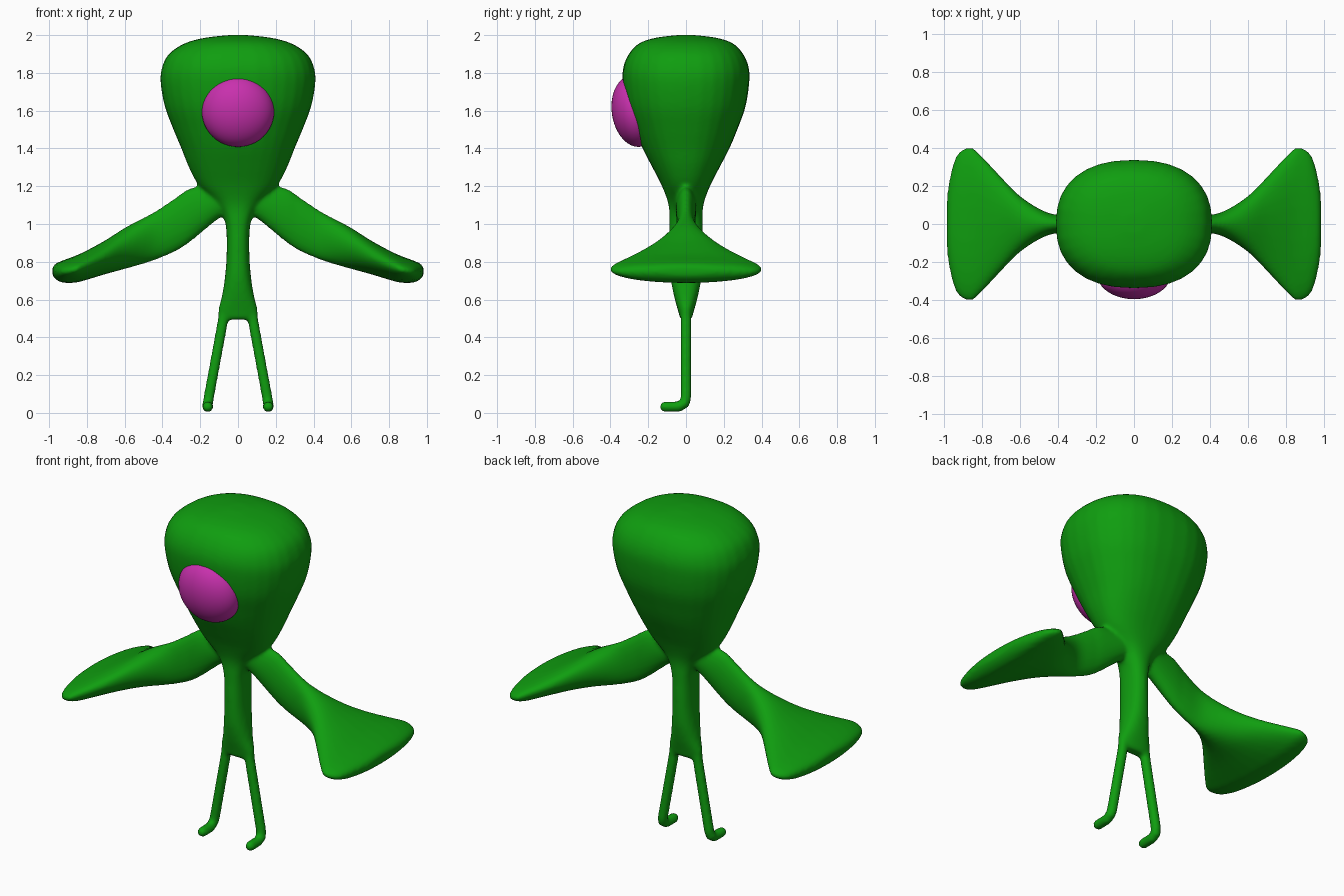
import bpy, bmesh, math
from mathutils import Vector

if "Cube" in bpy.data.objects:
    bpy.data.objects.remove(bpy.data.objects["Cube"])


def material(name, rgb):
    m = bpy.data.materials.new(name)
    m.diffuse_color = (*rgb, 1)
    m.use_nodes = True
    m.node_tree.nodes["Principled BSDF"].inputs["Base Color"].default_value = m.diffuse_color
    return m


green = material("leaf green", (0.005, 0.34, 0.005))
magenta = material("magenta", (0.58, 0.03, 0.42))


def smooth_rows(rows, steps=4):
    """Catmull-Rom interpolation through rows of numbers."""
    rows = [Vector(r) for r in rows]
    pts = [rows[0]] + rows + [rows[-1]]
    out = []
    for a, b, c, d in zip(pts, pts[1:], pts[2:], pts[3:]):
        for i in range(steps):
            t = i / steps
            out.append(0.5 * (2 * b + (c - a) * t + (2 * a - 5 * b + 4 * c - d) * t * t
                              + (3 * b - a - 3 * c + d) * t ** 3))
    return out + [rows[-1]]


def unit_ring(n, power):
    for i in range(n):
        a = 2 * math.pi * i / n
        c, s = math.cos(a), math.sin(a)
        yield (math.copysign(abs(c) ** (2 / power), c),
               math.copysign(abs(s) ** (2 / power), s))


def loft(bm, rings):
    """Skin a list of point rings and close both ends."""
    rings = [[bm.verts.new(p) for p in r] for r in rings]
    n = len(rings[0])
    for a, b in zip(rings, rings[1:]):
        for i in range(n):
            j = (i + 1) % n
            bm.faces.new((a[i], a[j], b[j], b[i]))
    bm.faces.new(rings[0][::-1])
    bm.faces.new(rings[-1])


def tube(bm, points, radius, n=14):
    """Round tube along a path with rounded tips."""
    pts = [Vector(p) for p in points]
    rings = []
    for i, p in enumerate(pts):
        d = (pts[min(i + 1, len(pts) - 1)] - pts[max(i - 1, 0)]).normalized()
        u = d.cross(Vector((1, 0, 0))).normalized()
        v = d.cross(u)
        r = radius * (0.5 if i == len(pts) - 1 else 1)
        rings.append([p + r * (u * c + v * s) for c, s in unit_ring(n, 2)])
    loft(bm, rings)


# Head tapering into the torso: z, half width, half depth
HEAD = [(0.495, 0.095, 0.03), (0.54, 0.105, 0.042), (0.62, 0.085, 0.064),
        (0.72, 0.069, 0.082), (0.85, 0.06, 0.088), (1.0, 0.066, 0.088),
        (1.1, 0.11, 0.092), (1.2, 0.205, 0.127), (1.3, 0.26, 0.178),
        (1.4, 0.30, 0.23), (1.5, 0.342, 0.272), (1.62, 0.387, 0.315),
        (1.75, 0.41, 0.335), (1.83, 0.402, 0.332), (1.9, 0.366, 0.303),
        (1.955, 0.285, 0.25), (1.985, 0.18, 0.165), (2.0, 0.05, 0.05)]
# Arm widening into a flat paddle: x, half depth, bottom z, top z
ARM = [(0.05, 0.05, 1.06, 1.16), (0.12, 0.055, 1.015, 1.2), (0.25, 0.052, 0.907, 1.19),
       (0.33, 0.048, 0.855, 1.14), (0.45, 0.058, 0.805, 1.06), (0.59, 0.14, 0.765, 0.985),
       (0.7, 0.25, 0.735, 0.915), (0.8, 0.358, 0.705, 0.86), (0.86, 0.405, 0.69, 0.832),
       (0.93, 0.365, 0.69, 0.806), (0.97, 0.23, 0.712, 0.787), (0.983, 0.12, 0.735, 0.765)]

bm = bmesh.new()
loft(bm, [[(w * c, d * s, z) for c, s in unit_ring(32, 2.35)]
          for z, w, d in smooth_rows(HEAD)])
for side in (-1, 1):
    loft(bm, [[(side * x, d * c, (lo + hi) / 2 + (hi - lo) / 2 * s)
               for c, s in unit_ring(28, 2)] for x, d, lo, hi in smooth_rows(ARM)])
    # Leg bending forward into a foot
    tube(bm, [(side * 0.075, 0, 0.53), (side * 0.083, 0, 0.47), (side * 0.155, 0, 0.08),
              (side * 0.16, -0.006, 0.05), (side * 0.16, -0.035, 0.033),
              (side * 0.16, -0.12, 0.032), (side * 0.16, -0.138, 0.032)], 0.029)
bmesh.ops.recalc_face_normals(bm, faces=bm.faces[:])
mesh = bpy.data.meshes.new("body")
bm.to_mesh(mesh)
bm.free()
body = bpy.data.objects.new("body", mesh)
bpy.context.collection.objects.link(body)
mesh.materials.append(green)

# Fuse the limbs and soften the joints
fuse = body.modifiers.new("fuse", "REMESH")
fuse.mode = "VOXEL"
fuse.voxel_size = 0.011
fuse.use_smooth_shade = True
soften = body.modifiers.new("soften", "SMOOTH")
soften.factor = 0.5
soften.iterations = 8

# Single eye leaning with the face
bpy.ops.mesh.primitive_uv_sphere_add(segments=40, ring_count=24, radius=1,
                                     location=(0, -0.268, 1.597), rotation=(0.15, 0, 0))
eye = bpy.context.object
eye.name = "eye"
eye.scale = (0.192, 0.125, 0.19)
eye.data.materials.append(magenta)
bpy.ops.object.shade_smooth()
